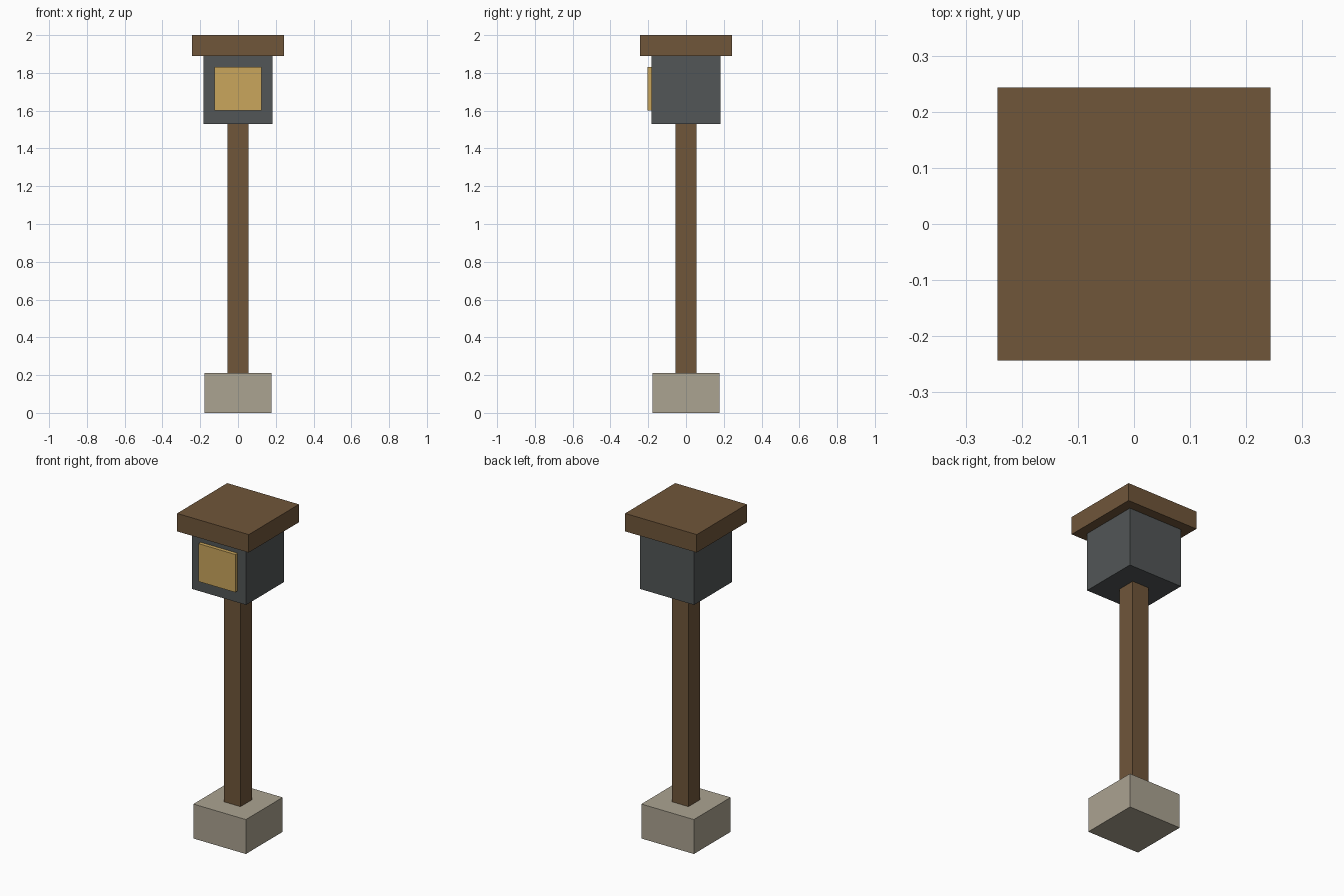
import bpy
import bmesh
from mathutils import Vector

default = bpy.data.objects.get("Cube")
if default:
    bpy.data.objects.remove(default, do_unlink=True)


def make_material(name, rgb):
    mat = bpy.data.materials.new(name)
    mat.use_nodes = True
    color = (*rgb, 1.0)
    mat.diffuse_color = color
    mat.node_tree.nodes["Principled BSDF"].inputs["Base Color"].default_value = color
    return mat


def make_box(name, low, high, mat):
    """Flat-faced box spanning two opposite corners."""
    low, high = Vector(low), Vector(high)
    bm = bmesh.new()
    bmesh.ops.create_cube(bm, size=1.0)
    bmesh.ops.scale(bm, vec=high - low, verts=bm.verts)
    mesh = bpy.data.meshes.new(name)
    bm.to_mesh(mesh)
    bm.free()
    mesh.materials.append(mat)
    obj = bpy.data.objects.new(name, mesh)
    obj.location = (low + high) / 2
    bpy.context.collection.objects.link(obj)
    return obj


def make_square_block(name, half, bottom, top, mat):
    """Box with a square plan centred on the post axis."""
    return make_box(name, (-half, -half, bottom), (half, half, top), mat)


wood = make_material("brown wood", (0.162, 0.093, 0.042))
stone = make_material("pale stone", (0.407, 0.366, 0.283))
metal = make_material("dark grey metal", (0.084, 0.093, 0.095))
glow = make_material("amber glass", (0.591, 0.381, 0.107))

# Stone footing and wooden post
make_square_block("stone_base", 0.178, 0.0, 0.211, stone)
make_square_block("post", 0.056, 0.211, 1.53, wood)

# Lamp housing with its overhanging cap
make_square_block("lamp_housing", 0.183, 1.53, 1.89, metal)
make_square_block("roof_cap", 0.243, 1.89, 2.0, wood)

# Raised light panel on the front face
make_box("light_panel", (-0.125, -0.205, 1.6), (0.125, -0.183, 1.832), glow)
